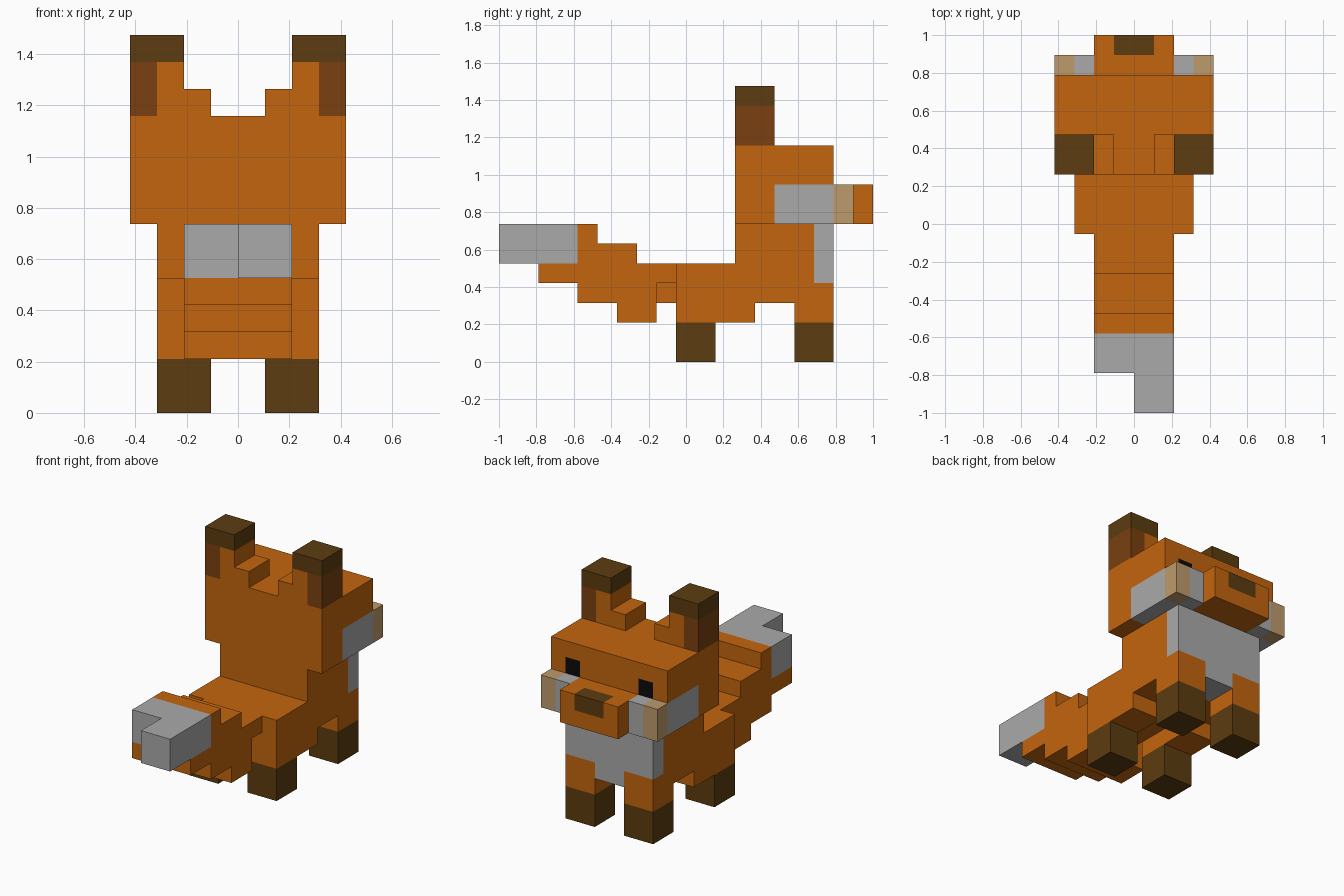
import bpy
import bmesh
import math

cube = bpy.data.objects.get("Cube")
if cube:
    bpy.data.objects.remove(cube, do_unlink=True)

U = 2 / 19  # one block


def material(name, rgb):
    m = bpy.data.materials.new(name)
    m.use_nodes = True
    m.diffuse_color = (*rgb, 1)
    bsdf = next(n for n in m.node_tree.nodes if n.type == 'BSDF_PRINCIPLED')
    bsdf.inputs["Base Color"].default_value = (*rgb, 1)
    bsdf.inputs["Roughness"].default_value = 0.9
    return m


MATS = {
    "orange": material("fur orange", (0.546, 0.130, 0.0044)),
    "white": material("fur pale grey", (0.402, 0.402, 0.402)),
    "dark": material("dark brown", (0.107, 0.045, 0.005)),
    "brown": material("ear brown", (0.195, 0.051, 0.005)),
    "tan": material("cheek tan", (0.515, 0.328, 0.150)),
    "black": material("eye black", (0.003, 0.003, 0.003)),
}

DIRS = [(1, 0, 0), (-1, 0, 0), (0, 1, 0), (0, -1, 0), (0, 0, 1), (0, 0, -1)]


def part(name, *boxes, flip=False):
    """Joins boxes (colour, x0, x1, y0, y1, z0, z1) in block units into one
    closed shell; later boxes recolour earlier ones. y counts from the tail tip."""
    cells = {}
    for col, x0, x1, y0, y1, z0, z1 in boxes:
        if flip:
            x0, x1 = -x1, -x0
        for x in range(x0, x1):
            for y in range(y0, y1):
                for z in range(z0, z1):
                    cells[x, y, z] = col
    cols = sorted(set(cells.values()))
    bm = bmesh.new()
    verts = {}

    def vert(p):
        if p not in verts:
            verts[p] = bm.verts.new((p[0] * U, (p[1] - 9.5) * U, p[2] * U))
        return verts[p]

    for c, col in cells.items():
        for d in DIRS:
            if tuple(a + b for a, b in zip(c, d)) in cells:
                continue
            axis = [abs(k) for k in d].index(1)
            a, b = (axis + 1) % 3, (axis + 2) % 3
            quad = []
            for s, t in ((0, 0), (1, 0), (1, 1), (0, 1)):
                p = list(c)
                p[axis] += max(d[axis], 0)
                p[a] += s
                p[b] += t
                quad.append(vert(tuple(p)))
            if d[axis] < 0:
                quad.reverse()
            bm.faces.new(quad).material_index = cols.index(col)
    # Merge flat areas of one colour
    bmesh.ops.dissolve_limit(bm, angle_limit=math.radians(1), verts=bm.verts[:],
                             edges=bm.edges[:], delimit={'MATERIAL'})
    me = bpy.data.meshes.new(name)
    bm.to_mesh(me)
    bm.free()
    for col in cols:
        me.materials.append(MATS[col])
    ob = bpy.data.objects.new(name, me)
    bpy.context.scene.collection.objects.link(ob)
    return ob


# Body with raised chest and pale bib
part("body",
     ("orange", -3, 3, 9, 17, 3, 5),
     ("orange", -3, 3, 12, 17, 5, 7),
     ("white", -3, 3, 16, 17, 4, 7),
     ("white", -1, 1, 15, 17, 3, 4))

# Head with pale side patches and eyes
part("head",
     ("orange", -4, 4, 12, 17, 7, 11),
     ("white", 3, 4, 14, 17, 7, 9),
     ("white", -4, -3, 14, 17, 7, 9),
     ("black", 2, 3, 16, 17, 9, 10),
     ("black", -3, -2, 16, 17, 9, 10))

# Muzzle with nose
part("muzzle",
     ("orange", -2, 2, 17, 19, 7, 9),
     ("dark", -1, 1, 18, 19, 8, 9))

# Stepped tail with an uneven pale tip
part("tail",
     ("orange", -1, 1, 8, 9, 3, 4),
     ("orange", -2, 2, 7, 9, 4, 5),
     ("orange", -2, 2, 7, 8, 2, 5),
     ("orange", -2, 2, 6, 7, 2, 6),
     ("orange", -2, 2, 5, 6, 3, 6),
     ("orange", -2, 2, 4, 5, 3, 7),
     ("orange", -2, 2, 2, 4, 4, 5),
     ("white", -2, 2, 2, 4, 5, 7),
     ("white", 0, 2, 0, 2, 5, 7))

# Paired parts
for side, flip in (("left", False), ("right", True)):
    part(f"{side}_ear",
         ("orange", 1, 2, 12, 14, 11, 12),
         ("orange", 2, 3, 12, 14, 11, 13),
         ("brown", 3, 4, 12, 14, 11, 13),
         ("dark", 2, 4, 12, 14, 13, 14), flip=flip)
    part(f"{side}_cheek",
         ("white", 2, 3, 17, 18, 7, 9),
         ("tan", 3, 4, 17, 18, 7, 9), flip=flip)
    part(f"{side}_front_leg",
         ("orange", 1, 3, 15, 17, 2, 3),
         ("dark", 1, 3, 15, 17, 0, 2), flip=flip)
    part(f"{side}_hind_leg",
         ("orange", 1, 3, 9, 13, 2, 3),
         ("dark", 1, 3, 9, 11, 0, 2), flip=flip)
